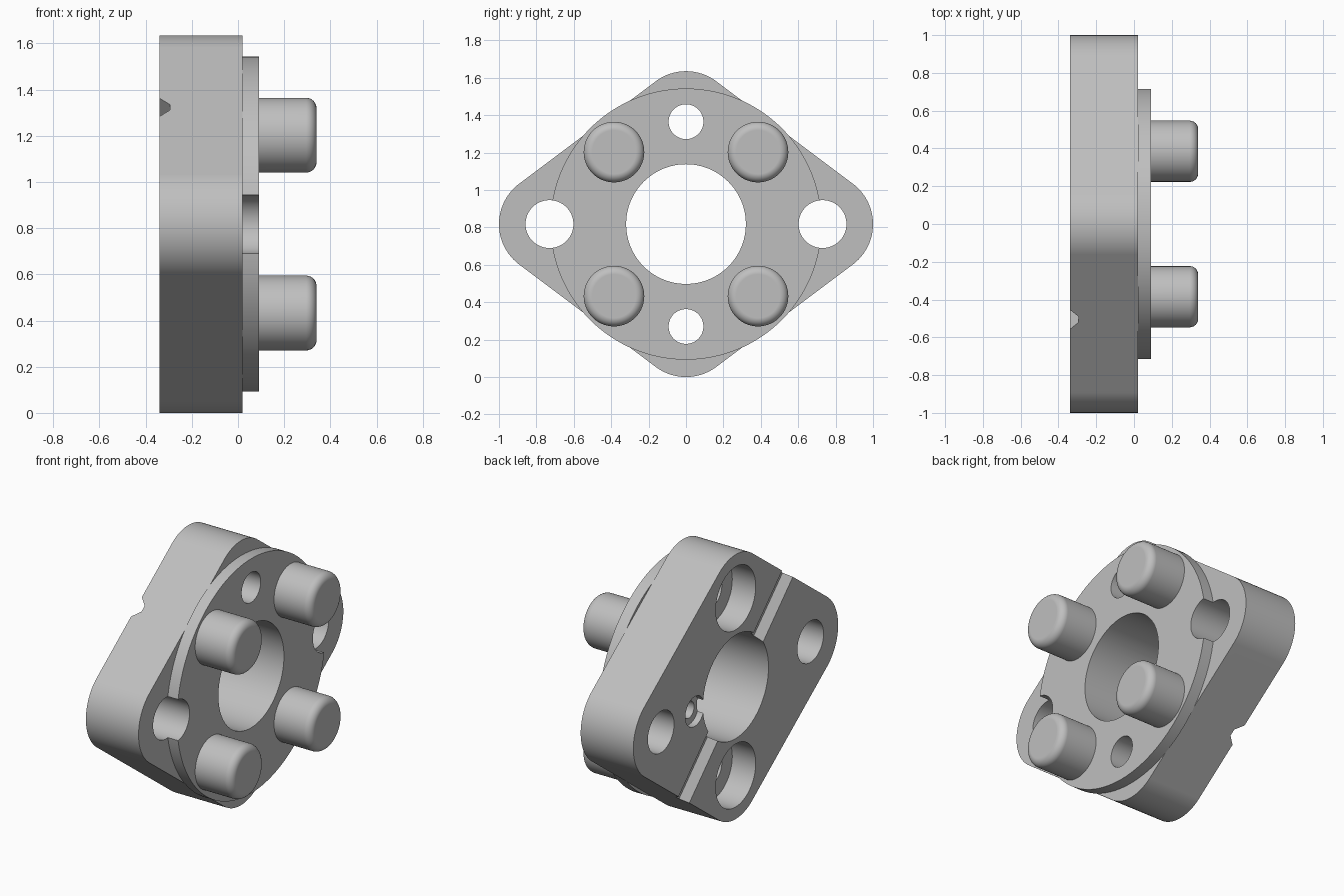
import bpy, bmesh, math
from mathutils import Vector

old = bpy.data.objects.get("Cube")
if old:
    bpy.data.objects.remove(old, do_unlink=True)

CZ = 0.8175                       # height of the main axis
BACK, FACE, DISC, TIP = -0.34, 0.02, 0.09, 0.34
SIDE, TALL, CORNER = 0.73, 0.5475, 0.27

steel = bpy.data.materials.new("grey steel")
steel.use_nodes = True
GREY = (0.52, 0.52, 0.52, 1)
steel.diffuse_color = GREY
steel.node_tree.nodes["Principled BSDF"].inputs["Base Color"].default_value = GREY


def finish(name, bm):
    bmesh.ops.recalc_face_normals(bm, faces=bm.faces)
    mesh = bpy.data.meshes.new(name)
    bm.to_mesh(mesh)
    bm.free()
    mesh.materials.append(steel)
    obj = bpy.data.objects.new(name, mesh)
    bpy.context.collection.objects.link(obj)
    return obj


def prism(name, points, direction):
    """Extrude a closed outline along a vector."""
    bm = bmesh.new()
    face = bm.faces.new([bm.verts.new(p) for p in points])
    new = bmesh.ops.extrude_face_region(bm, geom=[face], use_keep_orig=True)["geom"]
    bmesh.ops.translate(bm, vec=direction,
                        verts=[v for v in new if isinstance(v, bmesh.types.BMVert)])
    return finish(name, bm)


def turned(name, y, z, profile, sides=64):
    """Solid of revolution about an axis parallel to x; profile is (x, radius)."""
    bm = bmesh.new()
    rings = []
    for x, r in profile:
        angles = [math.tau * i / sides for i in range(sides)]
        rings.append([bm.verts.new((x, y + r * math.cos(a), z + r * math.sin(a)))
                      for a in angles])
    for a, b in zip(rings, rings[1:]):
        for i in range(sides):
            j = (i + 1) % sides
            bm.faces.new((a[i], a[j], b[j], b[i]))
    bm.faces.new(rings[0])
    bm.faces.new(rings[-1])
    return finish(name, bm)


def select_only(obj):
    bpy.ops.object.select_all(action='DESELECT')
    obj.select_set(True)
    bpy.context.view_layer.objects.active = obj


def cut(obj, cutters):
    select_only(obj)
    for c in cutters:
        mod = obj.modifiers.new("cut", 'BOOLEAN')
        mod.operation, mod.solver, mod.object = 'DIFFERENCE', 'EXACT', c
        bpy.ops.object.modifier_apply(modifier=mod.name)


def smooth(obj):
    select_only(obj)
    bpy.ops.object.shade_smooth_by_angle(angle=math.radians(30))
    mod = obj.modifiers.new("weighted normals", 'WEIGHTED_NORMAL')
    mod.keep_sharp = True


# Diamond flange: four rounded corners joined by tangent lines
flat = math.atan2(SIDE, TALL)     # direction of the slanted edge normals
outline = []
for k, (cy, cz) in enumerate([(SIDE, 0), (0, TALL), (-SIDE, 0), (0, -TALL)]):
    half = flat if k % 2 == 0 else math.pi / 2 - flat
    for i in range(25):
        a = k * math.pi / 2 + half * (i / 12 - 1)
        outline.append((BACK, cy + CORNER * math.cos(a), CZ + cz + CORNER * math.sin(a)))
flange = prism("flange_plate", outline, Vector((FACE - BACK, 0, 0)))

# Raised round boss on the flange
boss = turned("raised_disc", 0, CZ, [(FACE, 0.725), (DISC, 0.725)], 128)

# Through holes: bore, side holes, screw holes
through = [turned("bore_cutter", 0, CZ, [(-1, 0.32), (1, 0.32)], 96)]
for s in (-1, 1):
    through.append(turned("side_hole_cutter", s * SIDE, CZ, [(-1, 0.128), (1, 0.128)]))
    through.append(turned("screw_hole_cutter", 0, CZ + s * TALL, [(-1, 0.093), (1, 0.093)]))

# Rear recesses: counterbores, small blind hole, diagonal groove
rear = [turned("counterbore_cutter", 0, CZ + s * TALL, [(-1, 0.195), (BACK + 0.16, 0.195)])
        for s in (-1, 1)]
rear.append(turned("blind_hole_cutter", 0.40, CZ,
                   [(-0.5, 0.092), (-0.30, 0.092), (-0.299, 0.052), (-0.2, 0.052)], 48))
across, along = Vector((0, 1, 1)).normalized(), Vector((0, -1, 1)).normalized()
start = Vector((0, 0, CZ)) - along * 1.2
section = [(-0.36, -0.085), (-0.36, 0.085), (-0.295, 0.02), (-0.295, -0.02)]
rear.append(prism("groove_cutter",
                  [start + across * w + Vector((x, 0, 0)) for x, w in section], along * 2.4))

cut(flange, through + rear)
cut(boss, through)
for c in through + rear:
    bpy.data.objects.remove(c, do_unlink=True)

# Four drive pins with rounded tips
R, F = 0.162, 0.045
pin_profile = [(DISC, R)]
for i in range(9):
    a = i * math.pi / 16
    pin_profile.append((TIP - F + F * math.sin(a), R - F + F * math.cos(a)))
pins = [turned("drive_pin", sy * 0.385, CZ + sz * 0.385, pin_profile)
        for sy in (-1, 1) for sz in (-1, 1)]

for part in [flange, boss] + pins:
    smooth(part)
